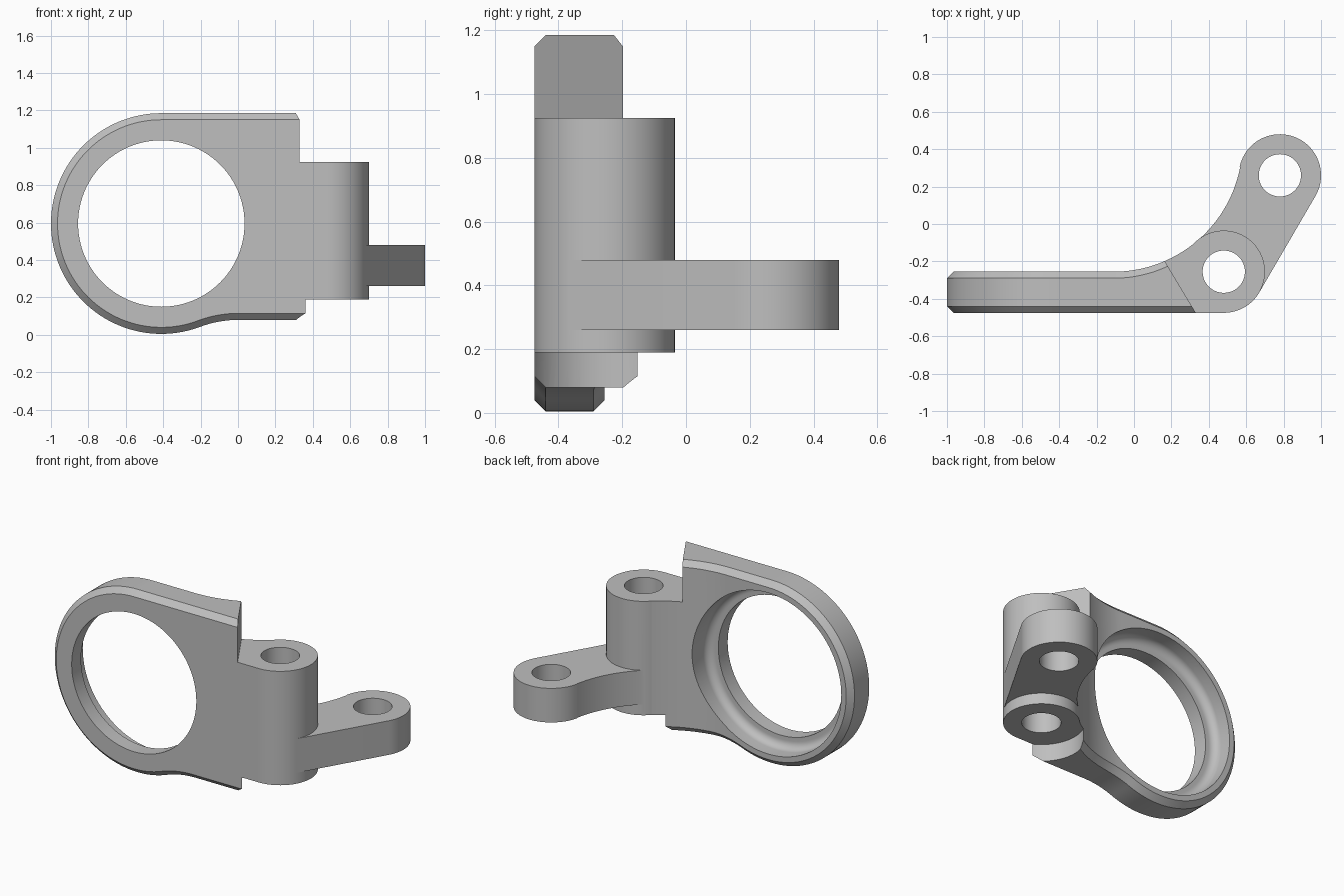
import bpy, bmesh
from math import sin, cos, pi, sqrt, radians, atan2
from mathutils import Matrix

cube = bpy.data.objects.get("Cube")
if cube:
    bpy.data.objects.remove(cube)

grey = bpy.data.materials.new("light_grey")
grey.use_nodes = True
GREY = (0.52, 0.52, 0.52, 1)
grey.diffuse_color = GREY
grey.node_tree.nodes["Principled BSDF"].inputs["Base Color"].default_value = GREY

FRONT, CHAMFER = -0.475, 0.035
RING = (-0.41, 0.595, 0.59)      # ring centre x, z and radius
SWEEP = (-0.11, 0.435, 0.69)     # concave back curve, x, y and radius
PIVOT = (0.48, -0.255)           # tall boss
TIP = (0.78, 0.26)               # arm end boss
BOSS_R, HOLE_R = 0.22, 0.113


def finish(bm, name):
    bmesh.ops.remove_doubles(bm, verts=bm.verts, dist=1e-5)
    bmesh.ops.recalc_face_normals(bm, faces=bm.faces)
    mesh = bpy.data.meshes.new(name)
    bm.to_mesh(mesh)
    bm.free()
    mesh.materials.append(grey)
    obj = bpy.data.objects.new(name, mesh)
    bpy.context.collection.objects.link(obj)
    return obj


def prism(name, points, z0, z1):
    bm = bmesh.new()
    face = bm.faces.new([bm.verts.new((x, y, z0)) for x, y in points])
    out = bmesh.ops.extrude_face_region(bm, geom=[face])
    top = [v for v in out["geom"] if isinstance(v, bmesh.types.BMVert)]
    bmesh.ops.translate(bm, verts=top, vec=(0, 0, z1 - z0))
    return finish(bm, name)


def arc(centre, r, a0, a1, n):
    return [(centre[0] + r * cos(a0 + (a1 - a0) * i / n),
             centre[1] + r * sin(a0 + (a1 - a0) * i / n)) for i in range(n + 1)]


def cylinder(name, centre, r, z0, z1):
    return prism(name, arc(centre, r, 0, 2 * pi, 80)[:-1], z0, z1)


def combine(target, other, operation):
    mod = target.modifiers.new("combine", 'BOOLEAN')
    mod.object, mod.operation, mod.solver = other, operation, 'EXACT'
    bpy.context.view_layer.objects.active = target
    bpy.ops.object.modifier_apply(modifier=mod.name)
    bpy.data.objects.remove(other)


def back_y(x):
    cx, cy, r = SWEEP
    if x <= cx:
        return cy - r
    return min(cy - sqrt(r * r - (x - cx) ** 2), -0.089)


def bottom_z(x, inset):
    # Ring arc, then a reverse arc blending into the flat lower edge
    cx, cz, r = RING
    if x < -0.203:
        return cz - sqrt((r - inset) ** 2 - (x - cx) ** 2)
    if x < 0.004:
        return 0.08 - r + sqrt((r + inset) ** 2 - (x - 0.004) ** 2)
    return 0.08 + inset


def columns(inset):
    cx, cz, r = RING
    r -= inset
    cols = []
    for i in range(32):
        a = pi / 2 * i / 32
        cols.append((cx - r * cos(a), cz + r * sin(a), cz - r * sin(a)))
    for i in range(61):
        x = cx + (PIVOT[0] - cx) * i / 60
        cols.append((x, cz + r, bottom_z(x, inset)))
    return cols


# Chamfered ring plate, built as vertical strips
bm = bmesh.new()
layers = []
for inset, y_of in ((CHAMFER, lambda x: FRONT),
                    (0, lambda x: FRONT + CHAMFER),
                    (0, lambda x: back_y(x) - CHAMFER),
                    (CHAMFER, back_y)):
    cols = columns(inset)
    layers.append(([bm.verts.new((x, y_of(x), t)) for x, t, b in cols],
                   [bm.verts.new((x, y_of(x), b)) for x, t, b in cols]))
count = len(layers[0][0])
for i in range(count - 1):
    for side in (0, 1):
        for p, q in zip(layers, layers[1:]):
            bm.faces.new((p[side][i], p[side][i + 1], q[side][i + 1], q[side][i]))
    for top, bot in (layers[0], layers[-1]):
        bm.faces.new((top[i], top[i + 1], bot[i + 1], bot[i]))
bm.faces.new([l[0][-1] for l in layers] + [l[1][-1] for l in reversed(layers)])
bracket = finish(bm, "ring_bracket")

# Stepped ring bore with a rounded inner corner
profile = [(0, -0.6), (0.445, -0.6), (0.445, -0.38)]
profile += arc((0.47, -0.33), 0.05, -pi / 2, 0, 8)
profile += [(0.52, 0), (0, 0)]
bm = bmesh.new()
verts = [bm.verts.new((r, y, 0)) for r, y in profile]
edges = [bm.edges.new(pair) for pair in zip(verts, verts[1:])]
bmesh.ops.spin(bm, geom=verts + edges, cent=(0, 0, 0), axis=(0, 1, 0),
               angle=2 * pi, steps=96)
bmesh.ops.transform(bm, matrix=Matrix.Translation((RING[0], 0, RING[1])), verts=bm.verts)
combine(bracket, finish(bm, "bore_cutter"), 'DIFFERENCE')

# Slanted cut above the boss, round clearance cut below it
dx, dy = 0.165, -0.275
slant = [(0.165 - dx, -0.2 - dy), (0.165 + 2 * dx, -0.2 + 2 * dy), (1, -0.75), (1, 0.075)]
combine(bracket, prism("slant_cutter", slant, 0.925, 1.5), 'DIFFERENCE')
combine(bracket, cylinder("clearance_cutter", PIVOT, 0.25, -0.2, 0.19), 'DIFFERENCE')

# Tall boss
combine(bracket, cylinder("pivot_boss", PIVOT, BOSS_R, 0.19, 0.925), 'UNION')

# Curved arm with a rounded end
a_pivot = atan2(PIVOT[1] - SWEEP[1], PIVOT[0] - SWEEP[0])
a_tip = atan2(TIP[1] - SWEEP[1], TIP[0] - SWEEP[0])
a_side = atan2(TIP[1] - PIVOT[1], TIP[0] - PIVOT[0]) - pi / 2
outline = arc(SWEEP, SWEEP[2], a_pivot, a_tip, 24)
outline += arc(TIP, BOSS_R, a_tip + pi - 0.02, a_side, 40)
outline += [(PIVOT[0] + BOSS_R * cos(a_side), PIVOT[1] + BOSS_R * sin(a_side)), PIVOT]
combine(bracket, prism("arm", outline, 0.26, 0.48), 'UNION')

# Through holes
for centre in (PIVOT, TIP):
    combine(bracket, cylinder("hole_cutter", centre, HOLE_R, -0.5, 1.5), 'DIFFERENCE')

bpy.ops.object.select_all(action='DESELECT')
bracket.select_set(True)
bpy.context.view_layer.objects.active = bracket
bpy.ops.object.shade_smooth_by_angle(angle=radians(25))
